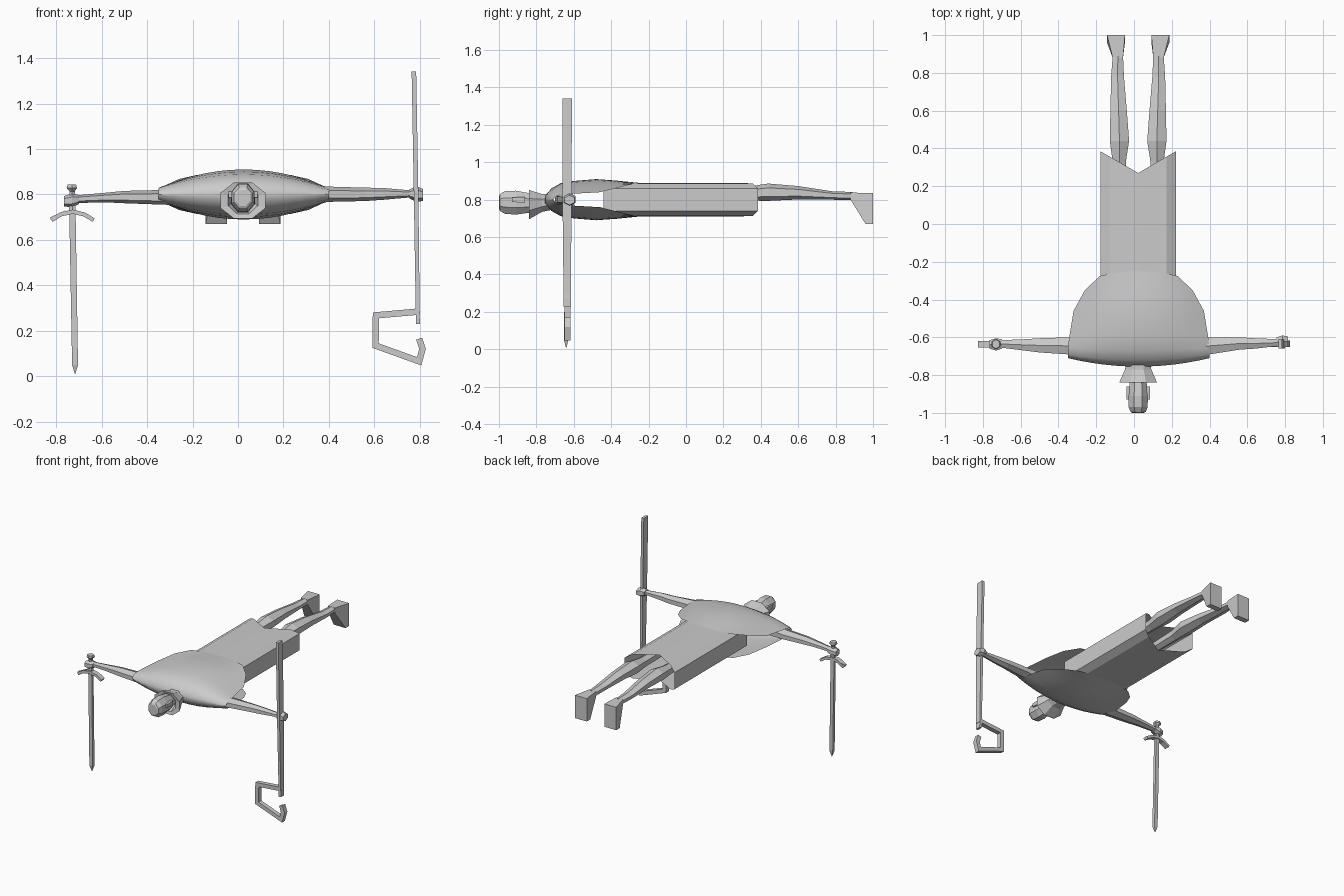
import bpy, math
from mathutils import Vector

CX = 0.022  # body centre line
grey = bpy.data.materials.new("stone_grey")
grey.diffuse_color = (0.6, 0.6, 0.6, 1)


def make(name, verts, faces, smooth=None):
    me = bpy.data.meshes.new(name)
    me.from_pydata(verts, [], faces)
    me.materials.append(grey)
    ob = bpy.data.objects.new(name, me)
    bpy.context.collection.objects.link(ob)
    bpy.ops.object.select_all(action='DESELECT')
    ob.select_set(True)
    bpy.context.view_layer.objects.active = ob
    bpy.ops.object.mode_set(mode='EDIT')
    bpy.ops.mesh.select_all(action='SELECT')
    bpy.ops.mesh.normals_make_consistent(inside=False)
    bpy.ops.object.mode_set(mode='OBJECT')
    if smooth:
        bpy.ops.object.shade_smooth_by_angle(angle=math.radians(smooth))
    return ob


def loft(name, axis, rings, n=4, caps=True, smooth=None):
    """Rings of (station, u0, u1, v0, v1) along an axis; n-sided cross-section fitted to the box."""
    verts, faces = [], []
    k = 1 / math.cos(math.pi / n)
    for s, u0, u1, v0, v1 in rings:
        for i in range(n):
            a = 2 * math.pi * (i + 0.5) / n
            u = (u0 + u1) / 2 + math.cos(a) * k * (u1 - u0) / 2
            v = (v0 + v1) / 2 + math.sin(a) * k * (v1 - v0) / 2
            verts.append({'x': (s, u, v), 'y': (u, s, v), 'z': (u, v, s)}[axis])
    for r in range(len(rings) - 1):
        for i in range(n):
            j = (i + 1) % n
            faces.append((r * n + i, r * n + j, (r + 1) * n + j, (r + 1) * n + i))
    if caps:
        faces += [tuple(range(n)), tuple(range((len(rings) - 1) * n, len(rings) * n))]
    return make(name, verts, faces, smooth)


def bar(name, path, width, y0, y1):
    """Flat bar following an x-z path, with mitred corners."""
    pts = [Vector(p) for p in path]
    verts, faces = [], []
    for i, p in enumerate(pts):
        d0 = (p - pts[max(i - 1, 0)]).normalized()
        d1 = (pts[min(i + 1, len(pts) - 1)] - p).normalized()
        t = (d0 + d1).normalized()
        c = max(t.dot(d1 if i == 0 else d0), 0.5)
        o = Vector((-t.y, t.x)) * width / 2 / c
        a, b = p + o, p - o
        verts += [(a.x, y0, a.y), (b.x, y0, b.y), (b.x, y1, b.y), (a.x, y1, a.y)]
    for r in range(len(pts) - 1):
        for i in range(4):
            j = (i + 1) % 4
            faces.append((r * 4 + i, r * 4 + j, r * 4 + 4 + j, r * 4 + 4 + i))
    e = len(verts)
    faces += [(0, 1, 2, 3), (e - 4, e - 3, e - 2, e - 1)]
    return make(name, verts, faces)


# Robe: open tube with a V-notched hem front and back
section = [(0.2, 0.74), (0.2, 0.86), (0.15, 0.887), (0, 0.89), (-0.15, 0.887),
           (-0.2, 0.86), (-0.2, 0.74), (-0.15, 0.713), (0, 0.71), (0.15, 0.713)]
n = len(section)
rv = [(CX + x, -0.44, z) for x, z in section]
rv += [(CX + x, 0.27 + 0.115 * abs(x) / 0.2, z) for x, z in section]
make("robe", rv, [(i, (i + 1) % n, n + (i + 1) % n, n + i) for i in range(n)])

# Shoulder cape: back and front sheets meeting at the neck edge
# rows: y centre, y edge, half width, z height centre, z height edge (from mid-plane)
rows = [(-0.755, -0.71, 0.375, 0.02, 0.0), (-0.72, -0.69, 0.375, 0.06, 0.022),
        (-0.67, -0.655, 0.375, 0.088, 0.028), (-0.60, -0.60, 0.368, 0.10, 0.032),
        (-0.48, -0.46, 0.345, 0.11, 0.04), (-0.37, -0.35, 0.285, 0.102, 0.068),
        (-0.25, -0.275, 0.205, 0.09, 0.086)]
cols = 13
cv, cf = [], []
for sign in (1, -1):
    base = len(cv)
    for yc, ye, w, tc, te in rows:
        for c in range(cols):
            s = c / (cols - 1) * 2 - 1
            q = s * s
            cv.append((CX + 0.003 + s * w, yc + (ye - yc) * q, 0.80 + sign * (tc + (te - tc) * q)))
    for r in range(len(rows) - 1):
        for c in range(cols - 1):
            a = base + r * cols + c
            cf.append((a, a + 1, a + cols + 1, a + cols))
half = len(rows) * cols
cf += [(c, c + 1, half + c + 1, half + c) for c in range(cols - 1)]
make("cape", cv, cf, smooth=50)

# Collar, neck and head
loft("collar", 'y', [(-0.72, CX - 0.06, CX + 0.06, 0.745, 0.83),
                     (-0.77, CX - 0.07, CX + 0.07, 0.735, 0.83),
                     (-0.84, CX - 0.10, CX + 0.10, 0.695, 0.852),
                     (-0.835, CX - 0.065, CX + 0.065, 0.715, 0.835),
                     (-0.78, CX - 0.05, CX + 0.05, 0.74, 0.82)], n=8)
loft("head", 'y', [(-0.78, CX - 0.035, CX + 0.035, 0.75, 0.82),
                   (-0.84, CX - 0.045, CX + 0.045, 0.73, 0.835),
                   (-0.91, CX - 0.052, CX + 0.052, 0.72, 0.848),
                   (-0.97, CX - 0.05, CX + 0.05, 0.725, 0.845),
                   (-0.995, CX - 0.04, CX + 0.04, 0.74, 0.83),
                   (-1.0, CX - 0.03, CX + 0.03, 0.75, 0.82)], n=8)
for side, label in ((-1, "left"), (1, "right")):
    x0, x1 = sorted((CX + side * 0.045, CX + side * 0.063))
    loft(label + "_ear", 'y', [(-0.93, x0, x1, 0.787, 0.812), (-0.86, x0, x1, 0.785, 0.815)])

    # Legs and feet
    def leg_ring(y, a, b, z0, z1):
        u0, u1 = sorted((CX + side * a, CX + side * b))
        return (y, u0, u1, z0, z1)
    loft(label + "_leg", 'y', [leg_ring(0.10, 0.07, 0.13, 0.80, 0.86),
                               leg_ring(0.33, 0.065, 0.135, 0.80, 0.865),
                               leg_ring(0.44, 0.048, 0.15, 0.80, 0.88),
                               leg_ring(0.60, 0.06, 0.147, 0.806, 0.868),
                               leg_ring(0.78, 0.075, 0.143, 0.803, 0.842),
                               leg_ring(0.89, 0.08, 0.135, 0.80, 0.838)], n=6)
    a, b, c, d = (CX + side * v for v in (0.08, 0.135, 0.07, 0.165))
    fv = [(a, 0.88, 0.838), (b, 0.88, 0.838), (a, 0.88, 0.80), (b, 0.88, 0.80),
          (c, 1, 0.835), (d, 1, 0.835), (c, 1, 0.67), (d, 1, 0.67), (c, 0.96, 0.67), (d, 0.96, 0.67)]
    make(label + "_foot", fv, [(0, 1, 5, 4), (4, 5, 7, 6), (6, 7, 9, 8), (8, 9, 3, 2),
                               (2, 3, 1, 0), (0, 4, 6, 8, 2), (1, 3, 9, 7, 5)])

# Arms and hands
loft("right_arm", 'x', [(0.15, -0.70, -0.60, 0.76, 0.84), (0.40, -0.69, -0.60, 0.772, 0.83),
                        (0.56, -0.665, -0.60, 0.775, 0.826), (0.64, -0.66, -0.605, 0.78, 0.825),
                        (0.77, -0.645, -0.61, 0.79, 0.815)], n=6)
loft("left_arm", 'x', [(-0.12, -0.70, -0.60, 0.755, 0.84), (-0.35, -0.69, -0.60, 0.76, 0.815),
                       (-0.50, -0.68, -0.605, 0.765, 0.812), (-0.58, -0.67, -0.61, 0.768, 0.805),
                       (-0.70, -0.655, -0.615, 0.765, 0.795)], n=6)
loft("right_hand", 'x', [(0.755, -0.65, -0.60, 0.785, 0.82), (0.785, -0.655, -0.59, 0.772, 0.832),
                         (0.815, -0.65, -0.595, 0.775, 0.82)], n=6)
loft("left_hand", 'x', [(-0.765, -0.66, -0.615, 0.75, 0.79), (-0.73, -0.67, -0.605, 0.748, 0.80),
                        (-0.70, -0.66, -0.61, 0.76, 0.795)], n=6)

# Staff with crook
loft("staff", 'z', [(1.34, 0.764, 0.784, -0.66, -0.61), (0.78, 0.774, 0.794, -0.66, -0.612),
                    (0.23, 0.783, 0.80, -0.654, -0.616)])
bar("crook", [(0.80, 0.285), (0.607, 0.268), (0.605, 0.135), (0.797, 0.066), (0.812, 0.12),
              (0.797, 0.165)], 0.028, -0.65, -0.618)

# Sword: tapered blade, curved guard, grip and pommel
loft("sword_blade", 'z', [(0.75, -0.743, -0.715, -0.647, -0.627), (0.05, -0.73, -0.704, -0.652, -0.63),
                          (0.01, -0.718, -0.716, -0.642, -0.638)])
bar("sword_guard", [(-0.82, 0.687), (-0.78, 0.712), (-0.728, 0.724), (-0.676, 0.712), (-0.635, 0.687)],
    0.018, -0.655, -0.62)
loft("sword_grip", 'z', [(0.72, -0.74, -0.717, -0.648, -0.625), (0.82, -0.742, -0.718, -0.648, -0.625)], n=6)
loft("sword_pommel", 'z', [(0.81, -0.738, -0.722, -0.647, -0.628), (0.828, -0.754, -0.708, -0.66, -0.61),
                           (0.843, -0.75, -0.712, -0.657, -0.615)], n=6)
# Left-hand tip beyond the hilt
loft("left_fingers", 'x', [(-0.825, -0.65, -0.63, 0.69, 0.70), (-0.76, -0.655, -0.62, 0.715, 0.73)])
